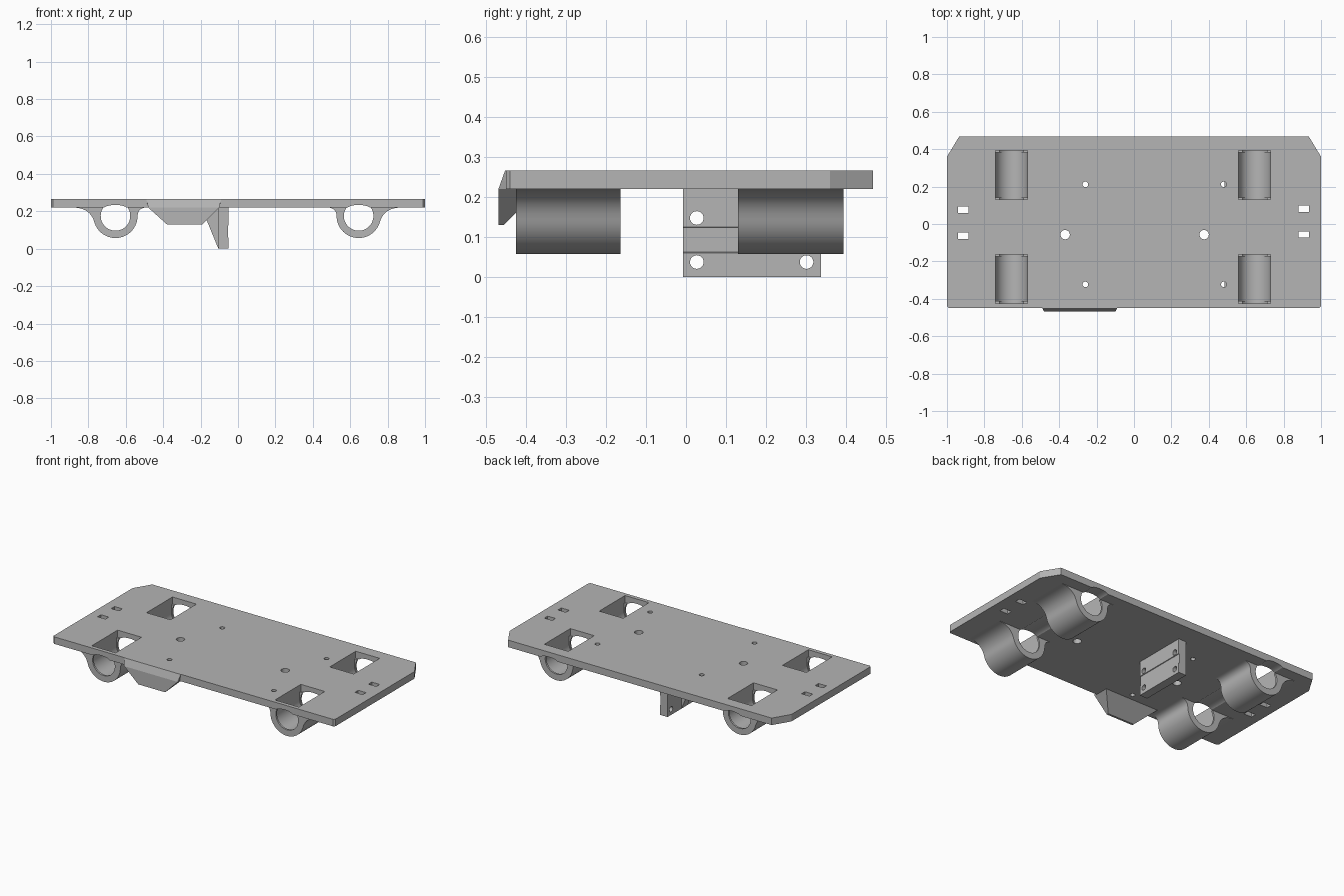
import bpy, bmesh, math
from math import sin, cos, pi
from mathutils import Vector, Matrix

cube = bpy.data.objects.get("Cube")
if cube:
    bpy.data.objects.remove(cube, do_unlink=True)

grey = bpy.data.materials.new("grey plastic")
grey.use_nodes = True
COLOUR = (0.46, 0.46, 0.46, 1)
grey.diffuse_color = COLOUR
grey.node_tree.nodes["Principled BSDF"].inputs["Base Color"].default_value = COLOUR

BOTTOM, TOP = 0.22, 0.265      # deck heights
AXLE_Z = 0.175                 # centre height of the holders


def add_object(name, bm):
    bmesh.ops.recalc_face_normals(bm, faces=bm.faces)
    mesh = bpy.data.meshes.new(name)
    bm.to_mesh(mesh)
    bm.free()
    mesh.materials.append(grey)
    obj = bpy.data.objects.new(name, mesh)
    bpy.context.collection.objects.link(obj)
    return obj


def prism(name, outline, axis, start, end):
    """Extrude a 2D outline: along z (x, y), y (x, z) or x (y, z)."""
    place = {"z": lambda a, b: (a, b, start), "y": lambda a, b: (a, start, b),
             "x": lambda a, b: (start, a, b)}[axis]
    bm = bmesh.new()
    face = bm.faces.new([bm.verts.new(place(a, b)) for a, b in outline])
    moved = bmesh.ops.extrude_face_region(bm, geom=[face])["geom"]
    step = Vector([end - start if axis == k else 0 for k in "xyz"])
    bmesh.ops.translate(bm, vec=step, verts=[v for v in moved if isinstance(v, bmesh.types.BMVert)])
    return add_object(name, bm)


def rect(x0, x1, y0, y1):
    return [(x0, y0), (x1, y0), (x1, y1), (x0, y1)]


def ellipse(x, y, rx, ry, n=32):
    return [(x + rx * cos(2 * pi * i / n), y + ry * sin(2 * pi * i / n)) for i in range(n)]


def arc(x, y, r, a0, a1, n=32):
    steps = [math.radians(a0 + (a1 - a0) * i / n) for i in range(n + 1)]
    return [(x + r * cos(a), y + r * sin(a)) for a in steps]


def curve(p, q, r, n=10):
    p, q, r = Vector(p), Vector(q), Vector(r)
    return [tuple(p * (1 - t) ** 2 + q * 2 * t * (1 - t) + r * t * t)
            for t in [i / n for i in range(n + 1)]]


def cut(obj, cutters):
    """Subtract the cutters, bake the result and drop the cutters."""
    for c in cutters:
        c.hide_render = True
        mod = obj.modifiers.new("cut", "BOOLEAN")
        mod.object, mod.operation, mod.solver = c, "DIFFERENCE", "EXACT"
    graph = bpy.context.evaluated_depsgraph_get()
    baked = bpy.data.meshes.new_from_object(obj.evaluated_get(graph))
    obj.modifiers.clear()
    obj.data = baked
    for c in cutters:
        bpy.data.objects.remove(c, do_unlink=True)


def smooth(obj):
    bpy.ops.object.select_all(action="DESELECT")
    obj.select_set(True)
    bpy.context.view_layer.objects.active = obj
    bpy.ops.object.shade_smooth_by_angle(angle=math.radians(30))


HOLDER_X = {"right": -0.655, "left": 0.645}
HOLDER_Y = {"front": (-0.425, -0.163), "back": (0.13, 0.393)}

# Deck with chamfered back corners
deck = prism("deck", [(-0.99, -0.45), (0.99, -0.45), (1, -0.44), (1, 0.36), (0.935, 0.467),
                      (-0.935, 0.467), (-1, 0.36), (-1, -0.44)], "z", BOTTOM, TOP)
cutters = []


def drill(outline):
    cutters.append(prism("cutter", outline, "z", BOTTOM - 0.1, TOP + 0.1))


# Openings above the holders, and shallow grooves underneath
for x in HOLDER_X.values():
    for y0, y1 in HOLDER_Y.values():
        drill(rect(x - 0.085, x + 0.085, y0, y1))
    cutters.append(prism("cutter", ellipse(x, 0.21, 0.066, 0.024), "y", -0.6, 0.6))
# Screw holes and strap slots
for x in (-0.26, 0.48):
    for y in (-0.323, 0.212):
        drill(ellipse(x, y, 0.015, 0.015, 20))
for x in (-0.368, 0.375):
    drill(ellipse(x, -0.057, 0.025, 0.025, 24))
for x, shift in ((-0.913, 0), (0.908, 0.006)):
    for y in (-0.062, 0.076):
        drill(rect(x - 0.028, x + 0.028, y + shift - 0.017, y + shift + 0.017))
cut(deck, cutters)
smooth(deck)


# Bearing holders: open C-shaped sleeves with wider flares on the outer side
def holder_outline(x, side, lip):
    wide = curve((0.22, BOTTOM), (0.135, 0.216), (0.114, 0.144))
    narrow = curve((-0.16, BOTTOM), (-0.12, 0.215), (-0.118, AXLE_Z))
    outer = wide + arc(0, AXLE_Z, 0.118, -15, -180)[1:-1] + narrow[::-1]
    if lip:
        a = math.degrees(math.asin((BOTTOM - AXLE_Z) / 0.079))
        inner = arc(0, AXLE_Z, 0.079, -180 - a, a)
    else:
        inner = [(-0.085, BOTTOM)] + arc(0, AXLE_Z, 0.085, -180, 0) + [(0.085, BOTTOM)]
    return [(x + side * a, b) for a, b in outer + inner]


LIP = 0.012
for side_name, x in HOLDER_X.items():
    side = 1 if x > 0 else -1
    for end_name, (y0, y1) in HOLDER_Y.items():
        for part, a, b, lip in (("front_lip", y0, y0 + LIP, True),
                                ("holder", y0 + LIP, y1 - LIP, False),
                                ("back_lip", y1 - LIP, y1, True)):
            smooth(prism(f"{end_name}_{side_name}_{part}",
                         holder_outline(x, side, lip), "y", a, b))

# Tapered lug under the front edge
bm = bmesh.new()
for z, x0, x1, y0, y1 in ((0.13, -0.38, -0.19, -0.468, -0.455),
                          (BOTTOM, -0.48, -0.1, -0.468, -0.365),
                          (0.24, -0.485, -0.095, -0.46, -0.44),
                          (TOP, -0.49, -0.09, -0.452, -0.44)):
    for x, y in rect(x0, x1, y0, y1):
        bm.verts.new((x, y, z))
bmesh.ops.convex_hull(bm, input=bm.verts)
bmesh.ops.dissolve_limit(bm, angle_limit=0.02, verts=bm.verts, edges=bm.edges)
add_object("front_lug", bm)

# Upright mounting bracket with a shallow groove and four holes
bracket = prism("mounting_bracket",
                [(-0.105, 0), (-0.05, 0), (-0.05, 0.06), (-0.054, 0.062), (-0.054, 0.123),
                 (-0.05, 0.125), (-0.05, BOTTOM), (-0.105, BOTTOM)], "y", -0.008, 0.337)
cut(bracket, [prism("cutter", ellipse(y, z, 0.017, 0.017, 24), "x", -0.3, 0.1)
              for y in (0.027, 0.301) for z in (0.037, 0.147)])
smooth(bracket)

# Triangular rib behind the bracket
prism("bracket_rib", [(-0.105, 0), (-0.105, BOTTOM), (-0.195, BOTTOM)], "y", 0.135, 0.195)
